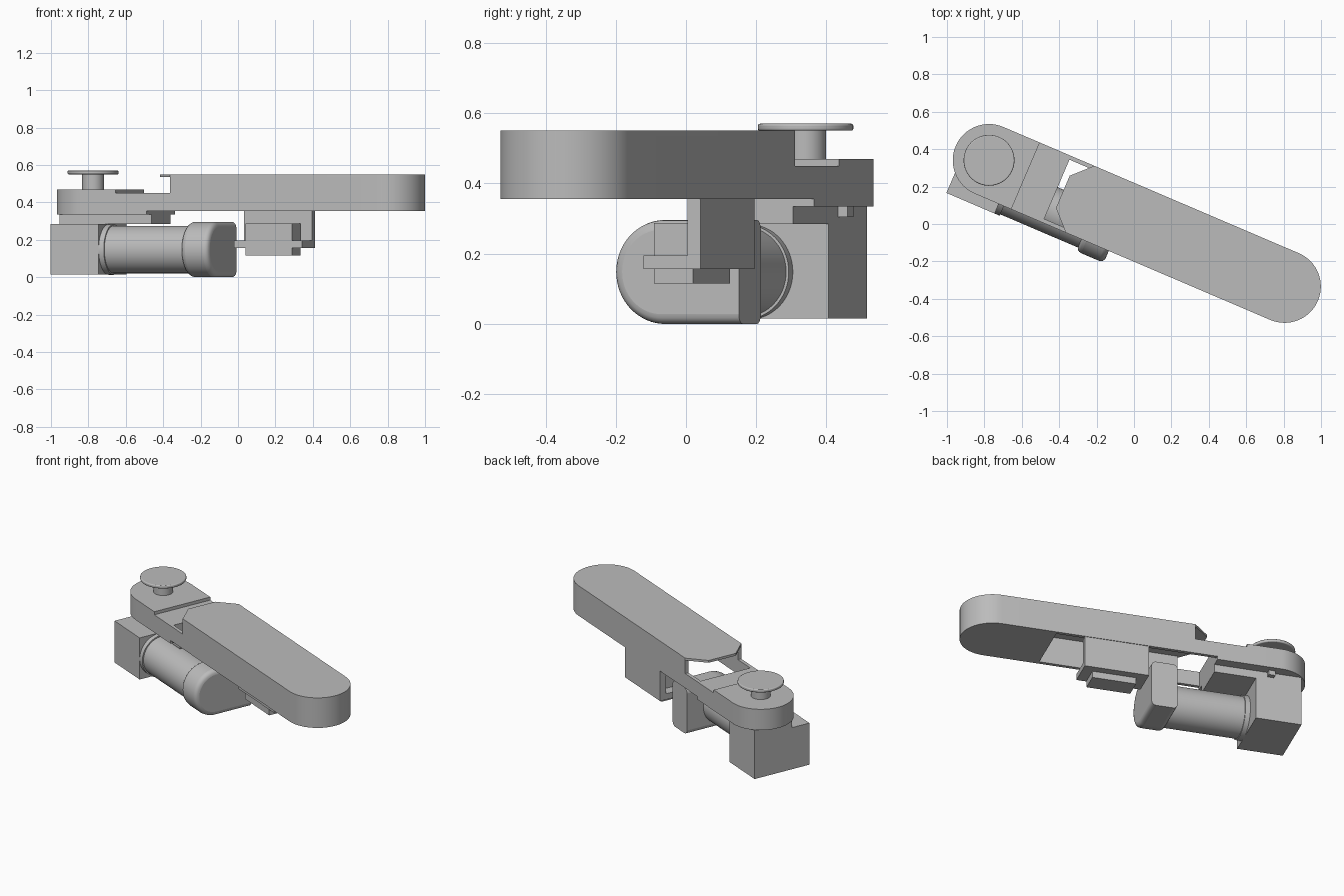
import bpy, bmesh, math
from mathutils import Matrix, Vector

cube = bpy.data.objects.get("Cube")
if cube:
    bpy.data.objects.remove(cube)

grey = bpy.data.materials.new("plain_grey")
COLOUR = (0.5, 0.5, 0.5, 1)
grey.diffuse_color = COLOUR
grey.use_nodes = True
grey.node_tree.nodes["Principled BSDF"].inputs["Base Color"].default_value = COLOUR

# The arm runs along local x, turned about z
FRAME = Matrix.Translation((0.015, 0.003, 0)) @ Matrix.Rotation(math.radians(-23.13), 4, "Z")
REACH, R, WALL = 0.859, 0.194, 0.022
OPEN_START, OPEN_END, LID_START = -0.465, 0.52, -0.43
BOTTOM, RAIL_TOP, LID_BOTTOM, TOP = 0.355, 0.45, 0.535, 0.55


def prism(name, outline, axis, start, end, bevel=0.0, segments=4, smooth=False):
    """Extrude a closed 2D outline along a local axis."""
    place = {"x": lambda a, b, d: (d, a, b),
             "y": lambda a, b, d: (a, d, b),
             "z": lambda a, b, d: (a, b, d)}[axis]
    bm = bmesh.new()
    face = bm.faces.new([bm.verts.new(place(a, b, start)) for a, b in outline])
    moved = bmesh.ops.extrude_face_region(bm, geom=[face])["geom"]
    shift = Vector(place(0, 0, end - start))
    bmesh.ops.translate(bm, vec=shift, verts=[v for v in moved if isinstance(v, bmesh.types.BMVert)])
    bmesh.ops.recalc_face_normals(bm, faces=bm.faces)
    mesh = bpy.data.meshes.new(name)
    bm.to_mesh(mesh)
    bm.free()
    mesh.materials.append(grey)
    obj = bpy.data.objects.new(name, mesh)
    bpy.context.collection.objects.link(obj)
    obj.matrix_world = FRAME
    if bevel:
        mod = obj.modifiers.new("rounded_edges", "BEVEL")
        mod.width, mod.segments, mod.limit_method = bevel, segments, "ANGLE"
        mod.angle_limit = math.radians(40)
    if smooth:
        bpy.ops.object.select_all(action="DESELECT")
        obj.select_set(True)
        bpy.context.view_layer.objects.active = obj
        bpy.ops.object.shade_smooth_by_angle(angle=math.radians(32))
    return obj


def box(name, x, y, z):
    outline = [(x[0], y[0]), (x[1], y[0]), (x[1], y[1]), (x[0], y[1])]
    return prism(name, outline, "z", *z)


def arc(cx, cy, radius, first, last, steps=32):
    angles = [math.radians(first + (last - first) * i / steps) for i in range(steps + 1)]
    return [(cx + radius * math.cos(t), cy + radius * math.sin(t)) for t in angles]


def circle(cx, cy, radius):
    return arc(cx, cy, radius, 0, 360, 64)[:-1]


# Arm head: rounded end with a shallow step on top
head_end = arc(-REACH, 0, R, 90, 270)
for name, limit, low, high in (("arm_head", OPEN_START, 0.335, RAIL_TOP),
                               ("arm_head_step", -0.647, RAIL_TOP, 0.47)):
    prism(name, head_end + [(limit, -R), (limit, R)], "z", low, high, smooth=True)

# Hollow middle: two side rails under a thin lid with a chamfered end
rail = [(OPEN_START, BOTTOM), (OPEN_END, BOTTOM), (OPEN_END, LID_BOTTOM),
        (-0.33, LID_BOTTOM), (-0.33, RAIL_TOP), (OPEN_START, RAIL_TOP)]
for side, sign in (("left", 1), ("right", -1)):
    prism(side + "_side_rail", rail, "y", sign * (R - WALL), sign * R)
tail_end = arc(REACH, 0, R, -90, 90)
cut = 0.1
lid = tail_end + [(LID_START + cut, R), (LID_START, R - cut),
                  (LID_START, cut - R), (LID_START + cut, -R)]
prism("arm_lid", lid, "z", LID_BOTTOM, TOP, smooth=True)
prism("arm_tail", tail_end + [(OPEN_END, R), (OPEN_END, -R)], "z", BOTTOM, LID_BOTTOM, smooth=True)

# Output knob on the head
prism("knob_stem", circle(-REACH, 0, 0.058), "z", 0.46, 0.555, smooth=True)
prism("knob_disc", circle(-REACH, 0, 0.136), "z", 0.55, 0.57, bevel=0.006, smooth=True)

# Gearbox, its mounting plate and a small locating tab
box("gearbox", (-1.0, -0.72), (-0.25, 0.13), (0.015, 0.285))
box("mounting_plate", (-1.0, OPEN_START), (-0.13, 0.13), (0.285, 0.335))
box("locating_tab", (-0.83, -0.79), (0.13, 0.16), (0.305, 0.336))

# Motor lying alongside the arm
MY, MZ = -0.115, 0.148
prism("motor_flange", circle(MY, MZ, 0.135), "x", -0.72, -0.69, smooth=True)
prism("motor_body", circle(MY, MZ, 0.127), "x", -0.69, -0.23, smooth=True)
cap = arc(MY, MZ, 0.148, 90, 270) + [(0.126, 0), (0.126, 0.296)]
cap_obj = prism("motor_cap", cap, "x", -0.24, -0.08, smooth=True)

# Round only the curved and long rims of the cap
bm = bmesh.new()
bm.from_mesh(cap_obj.data)
rim = [e for e in bm.edges
       if abs(e.verts[0].co.x - e.verts[1].co.x) < 1e-5
       and min(v.co.y for v in e.verts) < 0.12]
bmesh.ops.bevel(bm, geom=rim, offset=0.028, segments=4, profile=0.5, affect="EDGES", clamp_overlap=True)
bm.to_mesh(cap_obj.data)
bm.free()

# Switch unit hanging under the arm
box("switch_side_plate", (-0.045, 0.349), (0.15, 0.19), (0.157, BOTTOM))
box("switch_flange", (-0.045, 0.349), (0.015, 0.15), (0.157, 0.195))
box("switch_body", (0.02, 0.288), (0.02, 0.141), (0.115, 0.288))
